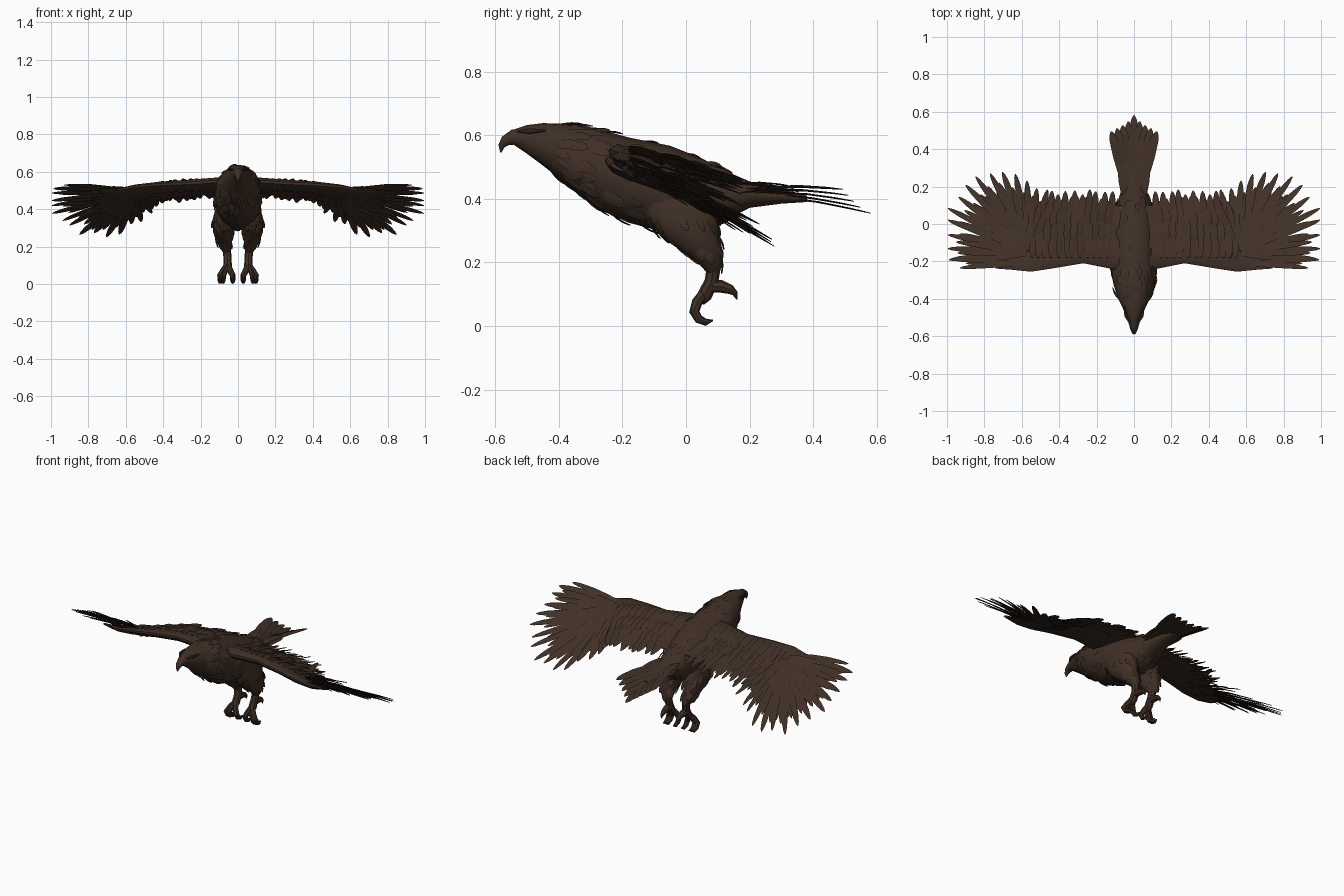
import bpy, bmesh, math, random
from mathutils import Vector

random.seed(4)
if "Cube" in bpy.data.objects:
    bpy.data.objects.remove(bpy.data.objects["Cube"])

brown = bpy.data.materials.new("dark_brown_plumage")
brown.use_nodes = True
COLOUR = (0.05, 0.029, 0.019, 1)
brown.diffuse_color = COLOUR
brown.node_tree.nodes["Principled BSDF"].inputs["Base Color"].default_value = COLOUR


def lerp(table, s, column=1):
    """Interpolate one column of a table whose first column rises."""
    for a, b in zip(table, table[1:]):
        if s <= b[0]:
            t = max(0, (s - a[0]) / (b[0] - a[0]))
            return a[column] + t * (b[column] - a[column])
    return table[-1][column]


def loft(bm, rings):
    """Skin a list of equal rings and cap both ends."""
    loops = [[bm.verts.new(p) for p in ring] for ring in rings]
    n = len(loops[0])
    for a, b in zip(loops, loops[1:]):
        for i in range(n):
            j = (i + 1) % n
            bm.faces.new((a[i], a[j], b[j], b[i]))
    bm.faces.new(loops[0][::-1])
    bm.faces.new(loops[-1])


def tube(bm, path, radii, sides=8):
    """Round limb along a path of points."""
    pts = [Vector(p) for p in path]
    rings = []
    for i, p in enumerate(pts):
        d = (pts[min(i + 1, len(pts) - 1)] - pts[max(i - 1, 0)]).normalized()
        u = Vector((1, 0, 0))
        u = (u - d * u.dot(d)).normalized()
        v = d.cross(u)
        turn = [math.tau * k / sides for k in range(sides)]
        rings.append([p + radii[i] * (u * math.cos(a) + v * math.sin(a)) for a in turn])
    loft(bm, rings)


BLADE = [(0, 0.5), (0.3, 0.9), (0.6, 1), (0.85, 0.8), (0.95, 0.5), (1, 0.12)]


def feather(bm, root, tip, half, normal, bow=0.008, roll=0.0, thick=0.003):
    """Leaf-shaped blade with a raised shaft line."""
    d = tip - root
    side = d.cross(normal).normalized()
    n = side.cross(d).normalized()
    side = (side + n * roll).normalized()
    rings = []
    for t, w in BLADE:
        c = root + d * t + n * bow * math.sin(math.pi * t)
        k = thick * (0.3 + 0.7 * w)
        rings.append([c + side * half * w, c + n * k, c - side * half * w, c - n * k])
    loft(bm, rings)


def finish(name, bm, mirror=False, angle=40):
    bmesh.ops.recalc_face_normals(bm, faces=bm.faces)
    mesh = bpy.data.meshes.new(name)
    bm.to_mesh(mesh)
    bm.free()
    mesh.materials.append(brown)
    obj = bpy.data.objects.new(name, mesh)
    bpy.context.collection.objects.link(obj)
    if mirror:
        obj.modifiers.new("Mirror", "MIRROR").use_mirror_merge = False
    bpy.ops.object.select_all(action="DESELECT")
    obj.select_set(True)
    bpy.context.view_layer.objects.active = obj
    bpy.ops.object.shade_smooth_by_angle(angle=math.radians(angle))


def scatter(bm, point, count, start, end, length, half, arc):
    """Short contour feathers lying along a lofted shape."""
    for _ in range(count):
        s, a = random.uniform(start, end), random.uniform(*arc)
        reach = length * random.uniform(0.7, 1.2)
        out = (point(s, a) - point(s, a, 0)).normalized()
        feather(bm, point(s, a) - out * 0.004,
                point(s + reach, a) + out * random.uniform(0.002, 0.01),
                half, out, 0.004, random.uniform(-0.15, 0.15))


# Body and head: y, top, bottom, half width
BODY = [(-0.545, 0.617, 0.572, 0.016), (-0.5, 0.632, 0.542, 0.04), (-0.45, 0.638, 0.505, 0.06),
        (-0.4, 0.637, 0.465, 0.085), (-0.33, 0.632, 0.415, 0.108), (-0.27, 0.618, 0.365, 0.12),
        (-0.18, 0.593, 0.325, 0.13), (-0.05, 0.567, 0.29, 0.125), (0.05, 0.527, 0.295, 0.11),
        (0.13, 0.485, 0.335, 0.085), (0.2, 0.455, 0.372, 0.06), (0.3, 0.432, 0.385, 0.045),
        (0.38, 0.41, 0.39, 0.02)]


def body_point(y, a, scale=1):
    top, low, w = (lerp(BODY, y, c) for c in (1, 2, 3))
    return Vector((scale * w * math.cos(a), y,
                   (top + low) / 2 + scale * (top - low) / 2 * math.sin(a)))


TURN = [math.tau * k / 20 for k in range(20)]
bm = bmesh.new()
loft(bm, [[body_point(row[0], a) for a in TURN] for row in BODY])
finish("body_and_head", bm)

bm = bmesh.new()
scatter(bm, body_point, 90, -0.42, 0.1, 0.07, 0.016, (0, math.tau))
scatter(bm, body_point, 30, -0.43, -0.3, 0.06, 0.012, (math.pi, math.tau))
finish("body_feathers", bm)

# Hooked beak and brow ridges
bm = bmesh.new()
tube(bm, [(0, -0.51, 0.59), (0, -0.545, 0.594), (0, -0.568, 0.582), (0, -0.58, 0.566), (0, -0.582, 0.546)],
     [0.035, 0.025, 0.018, 0.011, 0.002], 10)
finish("beak", bm)
bm = bmesh.new()
tube(bm, [(0.022, -0.53, 0.612), (0.043, -0.49, 0.613), (0.052, -0.44, 0.615)], [0.004, 0.009, 0.003])
finish("brow_ridges", bm, True)

# Wing surface: height along the span, and droop towards the rear
SPAN = [(0, 0.55), (0.3, 0.545), (0.45, 0.53), (0.65, 0.5), (0.8, 0.515), (1, 0.545)]
DROOP = [(0.1, 0.2), (0.42, 0.26), (0.5, 0.4), (0.7, 0.48), (1, 0.52)]


def on_wing(x, y, lift=0):
    return Vector((x, y, lerp(SPAN, x) - lerp(DROOP, x) * (y + 0.24) + lift))


# Wing arm: x, leading edge, trailing edge, thickness
ARM = [(0.03, -0.25, 0.1, 1.3), (0.12, -0.24, 0.1, 1.2), (0.27, -0.21, 0.08, 1.1), (0.42, -0.235, 0.07, 1),
       (0.55, -0.255, 0.02, 0.9), (0.65, -0.245, -0.06, 0.6), (0.74, -0.238, -0.18, 0.25)]
CHORD = [(0, 0.006), (0.08, 0.022), (0.3, 0.024), (0.65, 0.012), (1, 0.002)]
bm = bmesh.new()
rings = []
for x, lead, trail, k in ARM:
    upper = [on_wing(x, lead + t * (trail - lead), h * k) for t, h in CHORD]
    lower = [on_wing(x, lead + t * (trail - lead), -h * k) for t, h in CHORD]
    rings.append(upper + lower[::-1])
loft(bm, rings)
finish("wing_arms", bm, True)


def wing_feather(bm, root, tip, half, lift=0.0):
    normal = Vector((0, lerp(DROOP, tip[0]), 1))
    stray = random.uniform(-0.012, 0.012)
    feather(bm, on_wing(*root, lift), on_wing(*tip, lift * 0.5 + stray), half, normal,
            0.01, random.uniform(0.05, 0.3))


# Primaries fan round the wrist; reach depends on the angle in degrees
REACH = [(-10, 0.39), (-2, 0.45), (29, 0.51), (62, 0.51), (76, 0.44), (93, 0.36), (112, 0.34)]


def fan(bm, count, scale, half, lift, start, end):
    for i in range(count):
        deg = start + (end - start) * i / (count - 1) + random.uniform(-1, 1)
        a = math.radians(deg)
        r = lerp(REACH, deg) * scale * random.uniform(0.95, 1.03)
        aim = Vector((math.cos(a), math.sin(a)))
        hub = Vector((0.55, -0.16))
        tip = hub + aim * r
        tip.x = min(tip.x, 0.995)
        wing_feather(bm, hub + aim * r * 0.12, tip, half, lift)


bm = bmesh.new()
fan(bm, 15, 1, 0.02, 0, -4, 112)
fan(bm, 14, 0.84, 0.019, 0.01, 0, 108)
fan(bm, 13, 0.75, 0.021, -0.01, -3, 108)
for x, y in ((0.93, -0.235), (0.98, -0.19), (0.9, -0.21)):
    wing_feather(bm, (0.58, -0.215), (x, y), 0.016)
finish("primary_feathers", bm, True)

bm = bmesh.new()
fan(bm, 13, 0.58, 0.023, 0.018, -6, 110)
fan(bm, 11, 0.42, 0.023, 0.024, -5, 110)
fan(bm, 11, 0.5, 0.023, -0.018, -5, 110)


# Secondaries and the covert rows along the inner wing
def row(bm, count, root_y, tip_y, half, lift, first=0.12, last=0.48):
    for i in range(count):
        x = first + (last - first) * i / (count - 1) + random.uniform(-0.008, 0.008)
        wobble = random.uniform(-0.015, 0.012)
        wing_feather(bm, (x + 0.01, root_y), (x, tip_y + wobble), half, lift)


for tip_y, lift in ((0.09, 0.014), (0.02, 0.024), (-0.06, 0.03), (0.05, -0.014), (-0.04, -0.026)):
    row(bm, 12, tip_y - 0.12, tip_y, 0.02, lift, 0.13, 0.54)
finish("wing_coverts", bm, True)

bm = bmesh.new()
row(bm, 10, -0.12, 0.172, 0.022, 0)
row(bm, 9, -0.1, 0.135, 0.022, -0.008, 0.14, 0.46)
finish("secondary_feathers", bm, True)

# Tail fan: outer feathers shorter and higher
bm = bmesh.new()
for i in range(9):
    u = i / 4 - 1
    tip = Vector((0.122 * u, 0.58 - 0.085 * abs(u) ** 0.7, 0.355 + 0.075 * abs(u)))
    root = Vector((0.03 * u, 0.16, 0.415 + 0.01 * abs(u)))
    feather(bm, root, tip, 0.03, Vector((-0.3 * u, 0, 1)), 0.012, -0.12 * u)
for layer in (0.015, -0.02):
    for i in range(7):
        u = i / 3 - 1
        feather(bm, Vector((0.04 * u, 0.1, 0.425 + layer)),
                Vector((0.075 * u, 0.37 - 0.05 * abs(u), 0.405 + 0.03 * abs(u) + layer * 0.5)),
                0.022, Vector((0, 0, 1)), 0.01)
finish("tail_feathers", bm)

# Feathered thighs: drop (negative height), x, y, x radius, y radius
THIGH = [(-0.42, 0.065, -0.05, 0.05, 0.11), (-0.35, 0.075, -0.02, 0.06, 0.115),
         (-0.28, 0.08, 0.015, 0.054, 0.093), (-0.23, 0.074, 0.055, 0.043, 0.06),
         (-0.19, 0.066, 0.08, 0.03, 0.034), (-0.165, 0.06, 0.086, 0.016, 0.018)]


def thigh_point(drop, a, scale=1):
    x, y, rx, ry = (lerp(THIGH, drop, c) for c in (1, 2, 3, 4))
    return Vector((x + scale * rx * math.cos(a), y + scale * ry * math.sin(a), -drop))


bm = bmesh.new()
loft(bm, [[thigh_point(r[0], a) for a in TURN] for r in THIGH])
scatter(bm, thigh_point, 40, -0.38, -0.22, 0.05, 0.012, (0, math.tau))
finish("thighs", bm, True)

# Shanks, curled front toes and the hind toe with claws
bm = bmesh.new()
tube(bm, [(0.06, 0.087, 0.185), (0.056, 0.08, 0.14), (0.056, 0.058, 0.095), (0.058, 0.045, 0.075)],
     [0.022, 0.022, 0.023, 0.014])
for x in (0.028, 0.08, 0.096):
    mid = (x + 0.058) / 2
    tube(bm, [(0.056, 0.058, 0.105), (mid, 0.035, 0.075), (x, 0.026, 0.045),
              (x, 0.04, 0.022), (x, 0.063, 0.012), (x * 0.98, 0.085, 0.018)],
         [0.016, 0.017, 0.016, 0.014, 0.011, 0.002])
tube(bm, [(0.056, 0.07, 0.125), (0.055, 0.11, 0.125), (0.054, 0.14, 0.115),
          (0.054, 0.155, 0.102), (0.054, 0.16, 0.084)],
     [0.02, 0.02, 0.015, 0.009, 0.002])
finish("feet", bm, True)
